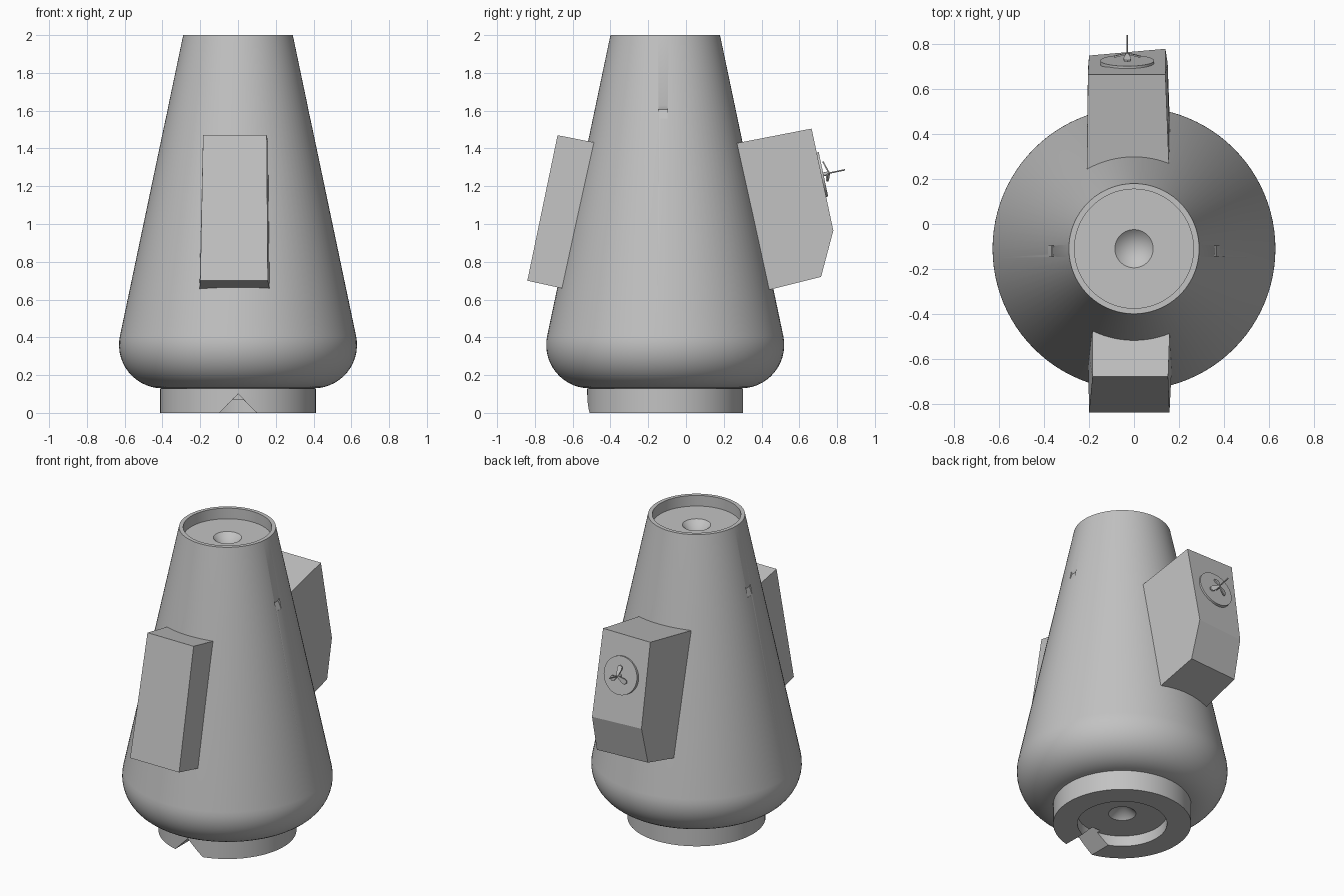
import bpy, bmesh, math
from mathutils import Matrix, Vector

cube = bpy.data.objects.get("Cube")
if cube:
    bpy.data.objects.remove(cube, do_unlink=True)

CY = -0.11  # body axis sits slightly forward of the origin

grey = bpy.data.materials.new("light_grey")
grey.use_nodes = True
grey.diffuse_color = (0.54, 0.54, 0.54, 1)
grey.node_tree.nodes["Principled BSDF"].inputs["Base Color"].default_value = grey.diffuse_color


def finish(name, bm, matrix=Matrix()):
    bm.transform(matrix)
    bmesh.ops.recalc_face_normals(bm, faces=bm.faces)
    mesh = bpy.data.meshes.new(name)
    bm.to_mesh(mesh)
    bm.free()
    mesh.materials.append(grey)
    obj = bpy.data.objects.new(name, mesh)
    bpy.context.collection.objects.link(obj)
    return obj


def activate(obj):
    bpy.ops.object.select_all(action='DESELECT')
    obj.select_set(True)
    bpy.context.view_layer.objects.active = obj


def smooth(obj):
    activate(obj)
    bpy.ops.object.shade_smooth_by_angle(angle=math.radians(30))


def loft(name, a, b, matrix=Matrix()):
    """Solid between two matching polygons."""
    bm = bmesh.new()
    va, vb = [[bm.verts.new(p) for p in ring] for ring in (a, b)]
    bm.faces.new(va)
    bm.faces.new(vb[::-1])
    for i in range(len(va)):
        j = (i + 1) % len(va)
        bm.faces.new((va[i], va[j], vb[j], vb[i]))
    return finish(name, bm, matrix)


def lathe(name, profile, matrix, steps=96):
    bm = bmesh.new()
    verts = [bm.verts.new((r, 0, z)) for r, z in profile]
    edges = [bm.edges.new(pair) for pair in zip(verts, verts[1:])]
    bmesh.ops.spin(bm, geom=verts + edges, cent=(0, 0, 0), axis=(0, 0, 1),
                   angle=math.tau, steps=steps, use_duplicate=False)
    bmesh.ops.remove_doubles(bm, verts=bm.verts, dist=1e-5)
    return finish(name, bm, matrix)


def cut(obj, cutter):
    activate(obj)
    mod = obj.modifiers.new("cut", 'BOOLEAN')
    mod.operation, mod.solver, mod.object = 'DIFFERENCE', 'EXACT', cutter
    bpy.ops.object.modifier_apply(modifier=mod.name)
    bpy.data.objects.remove(cutter, do_unlink=True)


# Body: cone with rounded base, foot ring and conical sockets at both ends
curve = [(0.40 + 0.23 * math.cos(t), 0.36 + 0.23 * math.sin(t))
         for t in (math.radians(12 - 102 * i / 14) for i in range(15))]
profile = ([(0, 1.85), (0.085, 1.93), (0.265, 1.93), (0.265, 2), (0.29, 2)]
           + curve
           + [(0.413, 0.13), (0.413, 0), (0.268, 0), (0.268, 0.07), (0.082, 0.07), (0, 0.15)])
body = lathe("body", profile, Matrix.Translation((0, CY, 0)))

# V notch in the front of the foot ring
notch = [(-0.12, -0.02), (0.12, -0.02), (0, 0.1)]
cut(body, loft("notch_cutter", [(x, -0.7, z) for x, z in notch],
               [(x, -0.35, z) for x, z in notch]))

# Wedge shaped ports on both sides
port = [(0.382, 1.558), (0.361, 1.605), (0.368, 1.63), (0.43, 1.63), (0.43, 1.558)]
for side in (-1, 1):
    cut(body, loft("port_cutter", [(side * x, CY - 0.035, z) for x, z in port],
                   [(side * x, CY + 0.013, z) for x, z in port]))
smooth(body)

# Front housing, slightly tapered and sunk into the body
front = [(-0.68, 1.47), (-0.40, 1.415), (-0.56, 0.638), (-0.84, 0.70)]
loft("front_housing",
     [(x, y, z) for x, (y, z) in zip((-0.185, -0.185, -0.205, -0.20), front)],
     [(x, y, z) for x, (y, z) in zip((0.152, 0.162, 0.172, 0.158), front)])

# Rear housing with a ridge below the dish
rear_right = [(0.15, 1.405), (0.665, 1.505), (0.78, 0.965), (0.715, 0.72), (0.30, 0.617)]
rear_left = [(0.15, 1.405), (0.665, 1.505), (0.75, 0.965), (0.69, 0.72), (0.30, 0.617)]
loft("rear_housing",
     [(x, y, z) for x, (y, z) in zip((-0.21, -0.205, -0.20, -0.205, -0.21), rear_left)],
     [(x, y, z) for x, (y, z) in zip((0.16, 0.14, 0.14, 0.15, 0.165), rear_right)])

# Dish, hub and rod on the sloping rear face
frame = Matrix.Translation((-0.03, 0.714, 1.26)) @ Matrix.Rotation(math.radians(-78), 4, 'X')


def rod(name, radius, low, high, steps):
    smooth(lathe(name, [(0, low), (radius, low), (radius, high), (0, high)], frame, steps))


rod("dish", 0.12, -0.02, 0.014, 48)
rod("dish_hub", 0.01, 0.01, 0.045, 16)
rod("dish_rod", 0.004, 0.04, 0.13, 10)

# Three petals around the hub
petal = [(0, 0.004), (0.045, 0.017), (0.06, 0.014), (0.066, 0),
         (0.06, -0.014), (0.045, -0.017), (0, -0.004)]
for i in range(3):
    turn = frame @ Matrix.Rotation(math.radians(-90 + 120 * i), 4, 'Z')
    low, high = [[(x, y, 0.045 - 0.3 * x + t) for x, y in petal] for t in (-0.004, 0.004)]
    loft(f"dish_petal_{i + 1}", low, high, turn)
